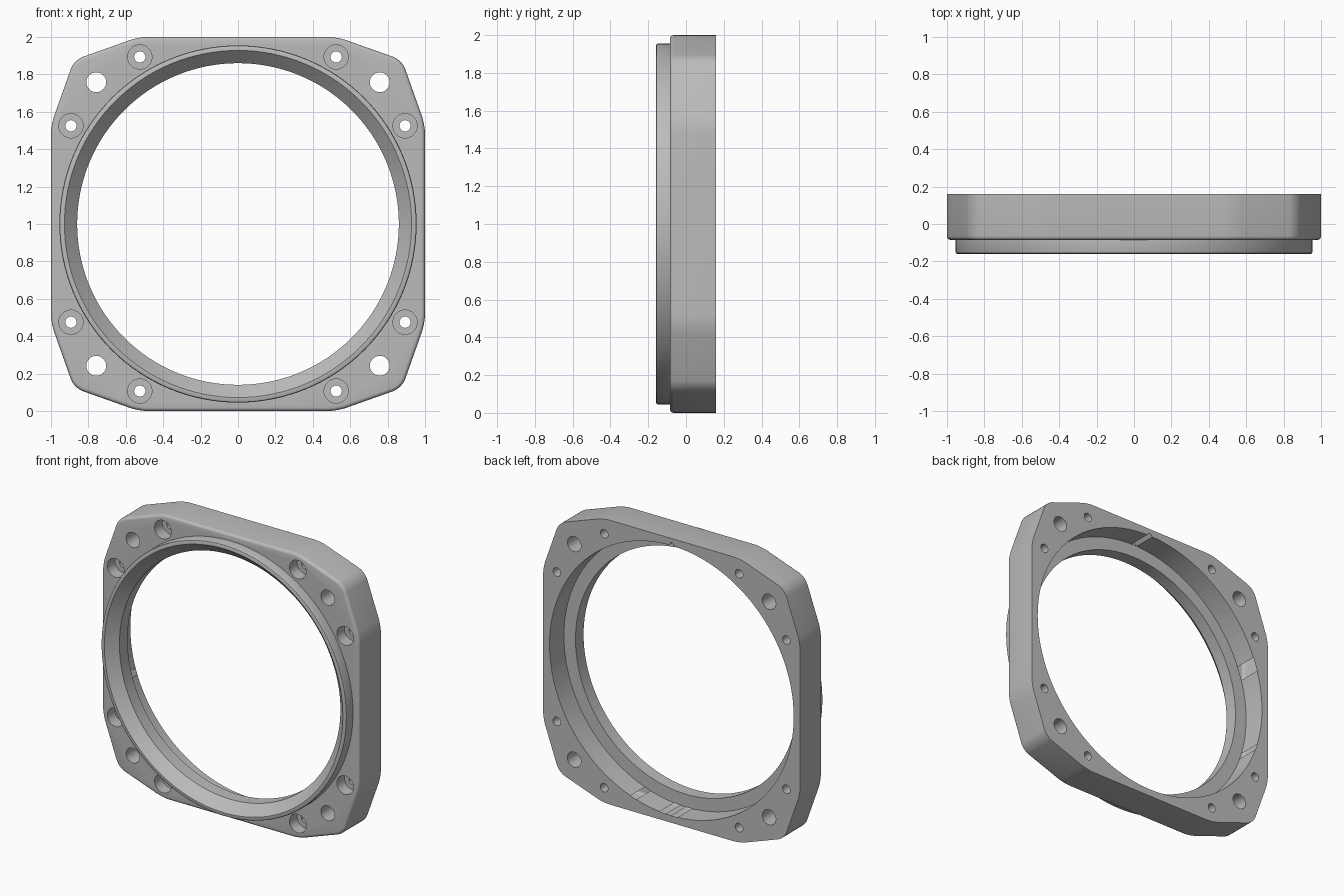
import bpy, bmesh, math
from mathutils import Vector

if "Cube" in bpy.data.objects:
    bpy.data.objects.remove(bpy.data.objects["Cube"], do_unlink=True)

FRONT, BACK = -0.085, 0.16      # plate faces
LIP_FRONT, LEDGE = -0.16, 0.0   # raised ring front and rear ledge

metal = bpy.data.materials.new("plain_grey_metal")
metal.use_nodes = True
grey = (0.5, 0.5, 0.5, 1)
metal.diffuse_color = grey
metal.node_tree.nodes["Principled BSDF"].inputs["Base Color"].default_value = grey


def finish(bm, name):
    bmesh.ops.remove_doubles(bm, verts=bm.verts[:], dist=1e-5)
    bmesh.ops.recalc_face_normals(bm, faces=bm.faces[:])
    mesh = bpy.data.meshes.new(name)
    bm.to_mesh(mesh)
    bm.free()
    mesh.materials.append(metal)
    obj = bpy.data.objects.new(name, mesh)
    bpy.context.collection.objects.link(obj)
    return obj


def lathe(name, profile, x=0, z=1, steps=32, closed=False):
    """Revolve (radius, y) points about a front-to-back axis."""
    bm = bmesh.new()
    verts = [bm.verts.new((x + r, y, z)) for r, y in profile]
    edges = [bm.edges.new(pair) for pair in zip(verts, verts[1:])]
    if closed:
        edges.append(bm.edges.new((verts[-1], verts[0])))
    bmesh.ops.spin(bm, geom=verts + edges, cent=(x, 0, z), axis=(0, 1, 0),
                   angle=math.tau, steps=steps)
    return finish(bm, name)


def combine(target, other, operation):
    mod = target.modifiers.new(operation.title(), "BOOLEAN")
    mod.operation, mod.solver, mod.object = operation, "EXACT", other
    bpy.context.view_layer.objects.active = target
    bpy.ops.object.modifier_apply(modifier=mod.name)
    bpy.data.objects.remove(other, do_unlink=True)


def drill(target, profile, x, z):
    combine(target, lathe("drill", profile, x, z), "DIFFERENCE")


# Plate outline: three corners per quadrant, turned four times
bm = bmesh.new()
outline = []
for turn in range(4):
    c, s = math.cos(turn * math.pi / 2), math.sin(turn * math.pi / 2)
    for x, z in ((1, 0.53), (0.877, 0.877), (0.53, 1)):
        outline.append(bm.verts.new((c * x - s * z, BACK, 1 + s * x + c * z)))
face = bm.faces.new(outline)
bmesh.ops.bevel(bm, geom=outline, offset=0.05, segments=5, profile=0.5,
                affect="VERTICES")

# Thicken the plate and round its front rim
grown = bmesh.ops.extrude_face_region(bm, geom=bm.faces[:])["geom"]
bmesh.ops.translate(bm, vec=Vector((0, FRONT - BACK, 0)),
                    verts=[g for g in grown if isinstance(g, bmesh.types.BMVert)])
rim = [e for e in bm.edges if all(abs(v.co.y - FRONT) < 1e-4 for v in e.verts)]
bmesh.ops.bevel(bm, geom=rim, offset=0.02, segments=4, profile=0.5, affect="EDGES")
plate = finish(bm, "mounting_plate")

# Large rear bore
bore = lathe("bore", [(0, -0.3), (0.95, -0.3), (0.95, 0.3), (0, 0.3)], steps=128)
combine(plate, bore, "DIFFERENCE")

# Raised ring with chamfered mouth and rear ledge
ring = lathe("raised_ring", [(0.955, LIP_FRONT + 0.012), (0.952, LIP_FRONT + 0.004),
                             (0.943, LIP_FRONT), (0.928, LIP_FRONT), (0.86, -0.09),
                             (0.86, LEDGE), (0.955, LEDGE)], steps=128, closed=True)
combine(plate, ring, "UNION")

# Corner through-holes and counterbored screw holes
through = [(0, -0.3), (0.053, -0.3), (0.053, 0.3), (0, 0.3)]
screw = [(0, -0.3), (0.065, -0.3), (0.065, 0.0), (0.03, 0.0), (0.03, 0.3), (0, 0.3)]
for sx in (-1, 1):
    for sz in (-1, 1):
        drill(plate, through, sx * 0.758, 1 + sz * 0.758)
        drill(plate, screw, sx * 0.525, 1 + sz * 0.893)
        drill(plate, screw, sx * 0.893, 1 + sz * 0.525)

# Small V-shaped key notch at the top of the rear bore
bm = bmesh.new()
tri = bm.faces.new([bm.verts.new((x, LEDGE + 0.002, z))
                    for x, z in ((-0.04, 1.93), (0.04, 1.93), (0, 1.973))])
grown = bmesh.ops.extrude_face_region(bm, geom=[tri])["geom"]
bmesh.ops.translate(bm, vec=Vector((0, 0.3, 0)),
                    verts=[g for g in grown if isinstance(g, bmesh.types.BMVert)])
combine(plate, finish(bm, "notch"), "DIFFERENCE")

# Smooth round walls, crisp edges
bpy.ops.object.select_all(action="DESELECT")
plate.select_set(True)
bpy.context.view_layer.objects.active = plate
bpy.ops.object.shade_smooth_by_angle(angle=math.radians(28))
